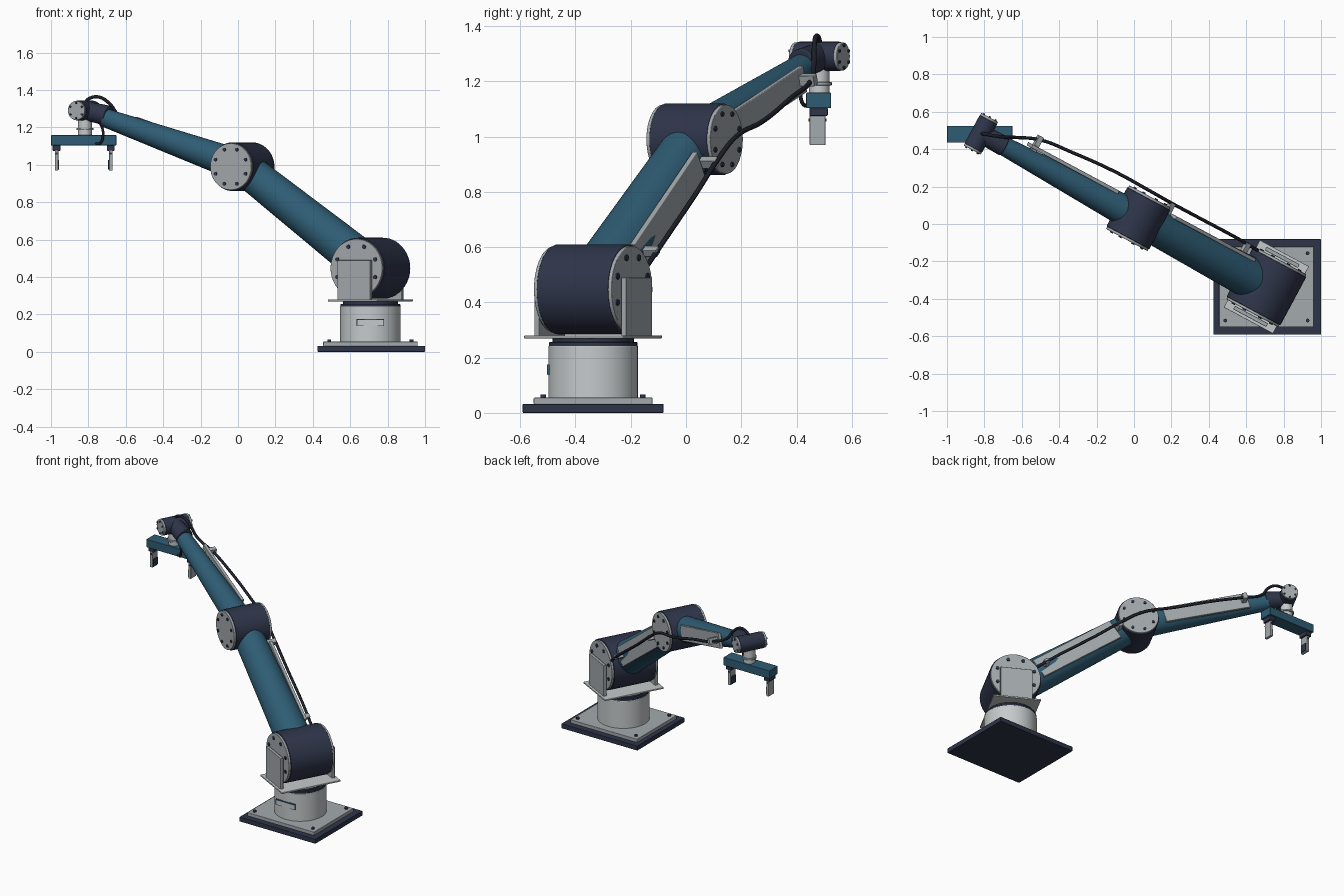
import bpy, bmesh
from math import radians, cos, sin, tau, hypot, atan2
from mathutils import Vector, Matrix

if "Cube" in bpy.data.objects:
    bpy.data.objects.remove(bpy.data.objects["Cube"])


def material(name, *rgb):
    m = bpy.data.materials.new(name)
    m.use_nodes = True
    m.diffuse_color = (*rgb, 1)
    m.node_tree.nodes["Principled BSDF"].inputs["Base Color"].default_value = (*rgb, 1)
    return m


NAVY = material("dark navy", .028, .036, .068)
TEAL = material("deep teal", .028, .108, .175)
STEEL = material("steel grey", .37, .40, .42)
LIGHT = material("light grey", .56, .59, .60)
BLACK = material("black rubber", .012, .014, .022)

# Turned frame of the arm: local -x points along the reach, y along the joint axes
BASE = Vector((.708, -.336, 0))
ARM = Matrix.Translation(BASE) @ Matrix.Rotation(radians(-28.2), 4, 'Z')


def at(u, v, z):
    return ARM @ Vector((-u, v, z))


def cyl(bm, p0, p1, r0, r1=None, seg=48):
    d = Vector(p1) - Vector(p0)
    m = Matrix.Translation((Vector(p0) + Vector(p1)) / 2) @ d.to_track_quat('Z', 'Y').to_matrix().to_4x4()
    bmesh.ops.create_cone(bm, cap_ends=True, segments=seg, radius1=r0,
                          radius2=r0 if r1 is None else r1, depth=d.length, matrix=m)


def box(bm, centre, size, frame=Matrix()):
    m = frame @ Matrix.Translation(centre) @ Matrix.Diagonal((*size, 1))
    bmesh.ops.create_cube(bm, size=1, matrix=m)


def finish(name, bm, mat, bevel=0):
    me = bpy.data.meshes.new(name)
    bm.to_mesh(me)
    bm.free()
    me.materials.append(mat)
    ob = bpy.data.objects.new(name, me)
    bpy.context.scene.collection.objects.link(ob)
    me.shade_smooth()
    me.set_sharp_from_angle(angle=radians(35))
    if bevel:
        b = ob.modifiers.new("bevel", 'BEVEL')
        b.width, b.segments, b.limit_method = bevel, 2, 'ANGLE'
        b.harden_normals = True
    return ob


def one_cyl(name, mat, p0, p1, r0, r1=None, bevel=0):
    bm = bmesh.new()
    cyl(bm, p0, p1, r0, r1)
    return finish(name, bm, mat, bevel)


def one_box(name, mat, centre, size, frame=Matrix(), bevel=0):
    bm = bmesh.new()
    box(bm, centre, size, frame)
    return finish(name, bm, mat, bevel)


def joint(name, u, z, r, half, cap, count):
    """Drum across the arm with a bolted cap on both ends."""
    one_cyl(name + "_drum", NAVY, at(u, cap - half, z), at(u, half - cap, z), r, bevel=.004)
    caps, bolts = bmesh.new(), bmesh.new()
    for s in (-1, 1):
        cyl(caps, at(u, s * (half - cap - .002), z), at(u, s * half, z), r * .965)
        for i in range(count):
            a = tau * (i + .5) / count
            bu, bz = u + r * .76 * cos(a), z + r * .76 * sin(a)
            cyl(bolts, at(bu, s * (half - .005), bz), at(bu, s * (half + .006), bz), .05 * r + .003, seg=10)
    finish(name + "_caps", caps, STEEL, .003)
    finish(name + "_bolts", bolts, NAVY)


def cable(name, points, r):
    cu = bpy.data.curves.new(name, 'CURVE')
    cu.dimensions, cu.bevel_depth, cu.bevel_resolution = '3D', r, 3
    cu.use_fill_caps = True
    sp = cu.splines.new('BEZIER')
    sp.bezier_points.add(len(points) - 1)
    for bp, p in zip(sp.bezier_points, points):
        bp.co = at(*p)
        bp.handle_left_type = bp.handle_right_type = 'AUTO'
    cu.materials.append(BLACK)
    bpy.context.scene.collection.objects.link(bpy.data.objects.new(name, cu))


# Base: floor plate, mounting plate with bolts, column and swivel ring
one_box("floor_plate", NAVY, (.7125, -.336, .016), (.575, .51, .032), bevel=.003)
one_box("mounting_plate", STEEL, (.708, -.336, .043), (.505, .43, .024), bevel=.003)
bm = bmesh.new()
for sx in (-1, 1):
    for sy in (-1, 1):
        x, y = BASE.x + sx * .22, BASE.y + sy * .18
        cyl(bm, (x, y, .05), (x, y, .066), .01, seg=12)
finish("base_bolts", bm, NAVY)


def column(name, mat, z0, z1, r, bevel=.003):
    one_cyl(name, mat, BASE + Vector((0, 0, z0)), BASE + Vector((0, 0, z1)), r, bevel=bevel)


column("base_column", LIGHT, .05, .243, .162)
column("swivel_ring", NAVY, .24, .256, .16)
column("swivel_neck", NAVY, .25, .272, .147)

# Name plate on the column front with a coloured rim along the top
one_box("column_plate", LIGHT, (.708, -.497, .155), (.14, .009, .034))
bm = bmesh.new()
box(bm, (.708, -.498, .173), (.146, .009, .006))
for s in (-1, 1):
    box(bm, (.708 + s * .072, -.498, .157), (.003, .009, .036))
finish("column_plate_rim", bm, TEAL)

# Turntable and the side brackets carrying the shoulder
one_box("turntable_plate", LIGHT, (0, 0, .275), (.298, .408, .01), ARM, .002)
bm = bmesh.new()
for s in (-1, 1):
    box(bm, (0, s * .179, .384), (.2, .021, .212), ARM)
finish("shoulder_brackets", bm, STEEL, .003)

# Joints
SHOULDER, ELBOW, WRIST = (0, .447), (.777, .99), (1.732, 1.29)
joint("shoulder", *SHOULDER, .163, .16, .014, 8)
joint("elbow", *ELBOW, .13, .132, .014, 8)
joint("wrist", *WRIST, .053, .099, .013, 6)


def limb(name, a, b, end, r0, r1, off, start, stop, width):
    """Tapered arm tube with a flat service cover on its rear side."""
    du, dz = b[0] - a[0], b[1] - a[1]
    ang, length = atan2(dz, du), hypot(du, dz)
    one_cyl(name + "_tube", TEAL, at(a[0], 0, a[1]), at(a[0] + du * end, 0, a[1] + dz * end), r0, r1, .004)
    frame = ARM @ Matrix.Translation((-a[0], 0, a[1])) @ Matrix.Rotation(ang, 4, 'Y')
    mid = -(start + stop) / 2 * length
    one_box(name + "_cover", STEEL, (mid, off, 0), ((stop - start) * length, .02, width), frame, .003)
    return frame


upper = limb("upper_arm", SHOULDER, ELBOW, 1, .114, .092, .096, .2, .82, .13)
fore = limb("forearm", ELBOW, WRIST, .87, .087, .05, .071, .18, .73, .1)

# Cable clips
bm = bmesh.new()
box(bm, (-.80, .122, 0), (.03, .07, .035), upper)
box(bm, (-.24, .115, 0), (.03, .09, .03), upper)
box(bm, (-.70, .095, .005), (.03, .09, .04), fore)
finish("cable_clips", bm, STEEL, .003)

# Cables
cable("main_cable", [(.13, .15, .53), (.25, .155, .62), (.5, .155, .795), (.67, .155, .92),
                     (.8, .158, 1.0), (1.0, .16, 1.055), (1.25, .143, 1.14), (1.44, .12, 1.2),
                     (1.56, .07, 1.26), (1.61, .045, 1.33), (1.66, .025, 1.362),
                     (1.71, .01, 1.355), (1.735, .0, 1.33)], .009)
cable("gripper_cable", [(1.67, -.01, 1.25), (1.625, -.015, 1.21), (1.615, -.015, 1.15),
                        (1.635, -.012, 1.115), (1.68, -.01, 1.12)], .007)

# Wrist neck and tool flange
one_cyl("wrist_neck", NAVY, at(1.59, 0, 1.262), at(*WRIST[:1], 0, WRIST[1]), .055, .05, .006)
tip = at(WRIST[0], 0, 0)
one_cyl("tool_spindle", LIGHT, tip + Vector((0, 0, 1.155)), tip + Vector((0, 0, 1.26)), .037, bevel=.002)
one_cyl("tool_flange", STEEL, tip + Vector((0, 0, 1.185)), tip + Vector((0, 0, 1.197)), .045, bevel=.002)

# Gripper: cross beam, two carriages and two fingers with inner pads
GX, GY = -.825, .48
one_box("gripper_beam", TEAL, (GX, GY, 1.131), (.35, .09, .056), bevel=.004)
carriages, fingers, pads = bmesh.new(), bmesh.new(), bmesh.new()
for s in (-1, 1):
    x = GX + s * .145
    box(carriages, (x, GY, 1.09), (.042, .066, .03))
    box(fingers, (x, GY - .004, 1.024), (.018, .057, .11))
    box(pads, (x - s * .011, GY - .004, 1.0), (.006, .046, .05))
    cyl(pads, (x, GY - .036, 1.06), (x, GY + .028, 1.06), .006, seg=10)
finish("finger_carriages", carriages, NAVY, .003)
finish("gripper_fingers", fingers, STEEL, .002)
finish("finger_pads", pads, NAVY)
